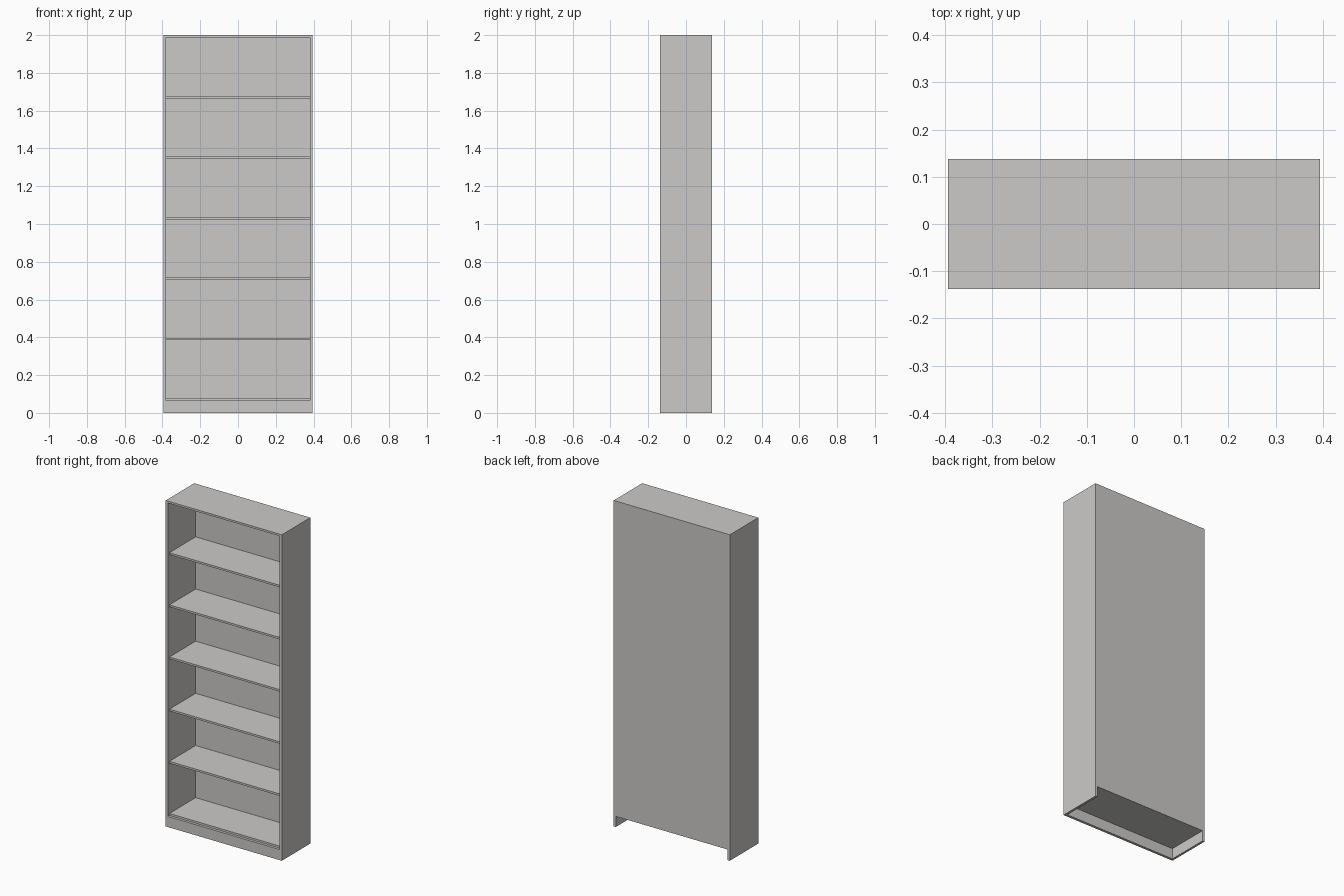
import bpy

if "Cube" in bpy.data.objects:
    bpy.data.objects.remove(bpy.data.objects["Cube"])

W, D, H = 0.394, 0.138, 2.0      # half width, half depth, height
SIDE, BOARD, BACK = 0.014, 0.012, 0.006
INNER = W - SIDE
RECESS = 0.016                   # shelves sit behind the front edge

grey = bpy.data.materials.new("warm_grey")
grey.diffuse_color = (0.60, 0.59, 0.575, 1)
grey.use_nodes = True
grey.node_tree.nodes["Principled BSDF"].inputs["Base Color"].default_value = grey.diffuse_color


def box(name, x0, x1, y0, y1, z0, z1):
    bpy.ops.mesh.primitive_cube_add(
        size=1, location=((x0 + x1) / 2, (y0 + y1) / 2, (z0 + z1) / 2))
    ob = bpy.context.object
    ob.name = name
    ob.scale = (x1 - x0, y1 - y0, z1 - z0)
    bpy.ops.object.transform_apply(location=False, rotation=False, scale=True)
    ob.data.materials.append(grey)
    return ob


# Side panels
box("left_side", -W, -INNER, -D, D, 0, H)
box("right_side", INNER, W, -D, D, 0, H)

# Top board between the sides
box("top_board", -INNER, INNER, -D, D, H - BOARD, H)

# Bottom shelf and the kick board below it
base = 0.077
box("bottom_shelf", -INNER, INNER, -D + RECESS, D, base - BOARD, base)
box("kick_board", -INNER, INNER, -D, -D + RECESS, 0, base - BOARD)

# Evenly spaced shelves
for i in range(1, 6):
    top = base + 0.32 * i
    box(f"shelf_{i}", -INNER, INNER, -D + RECESS, D - BACK, top - BOARD, top)

# Back panel between the bottom shelf and the top board
box("back_panel", -INNER, INNER, D - BACK, D, base, H - BOARD)
